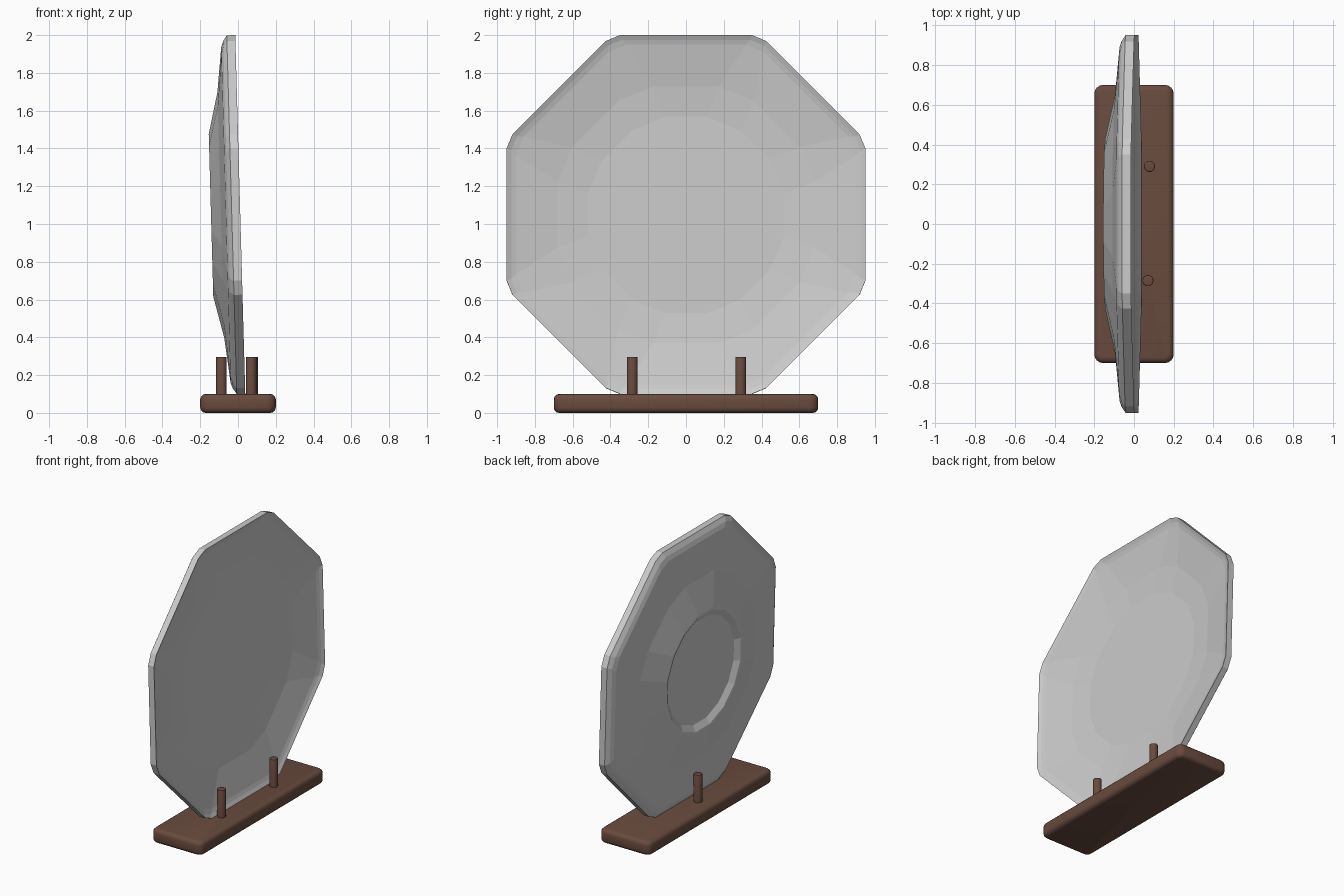
import bpy, bmesh, math
from mathutils import Matrix

if "Cube" in bpy.data.objects:
    bpy.data.objects.remove(bpy.data.objects["Cube"])

wood = bpy.data.materials.new("dark_wood")
wood.diffuse_color = (0.14, 0.07, 0.048, 1)
wood.use_nodes = True
wood.node_tree.nodes["Principled BSDF"].inputs["Base Color"].default_value = wood.diffuse_color


def finish(name, bm, mat=None, angle=30):
    bmesh.ops.recalc_face_normals(bm, faces=bm.faces)
    me = bpy.data.meshes.new(name)
    bm.to_mesh(me)
    bm.free()
    ob = bpy.data.objects.new(name, me)
    bpy.context.collection.objects.link(ob)
    if mat:
        me.materials.append(mat)
    if angle:
        bpy.context.view_layer.objects.active = ob
        ob.select_set(True)
        bpy.ops.object.shade_smooth_by_angle(angle=math.radians(angle))
        ob.select_set(False)
    return ob


# Plate: 16-sided rings, a clipped octagon at the rim turning round at the middle
def ring(bm, r, x, roundness):
    verts = []
    corner = 20.2 + (11.25 - 20.2) * roundness
    for sector in range(8):
        for a in (-corner, corner):
            rad = r / math.cos(math.radians(a))
            t = math.radians(sector * 45 + a)
            verts.append(bm.verts.new((x, rad * math.cos(t), rad * math.sin(t))))
    return verts


# (radius, depth, roundness) from the well in front, round the rim, to the foot
profile = [
    (0.52, -0.066, 0.9), (0.68, -0.050, 0.65),
    (0.90, -0.008, 0.1), (0.925, 0.000, 0.0), (0.95, 0.012, 0.0),
    (0.95, -0.033, 0.0), (0.92, -0.053, 0.0), (0.89, -0.064, 0.1),
    (0.65, -0.091, 0.7), (0.43, -0.143, 1.0), (0.41, -0.143, 1.0),
    (0.37, -0.118, 1.0),
]
bm = bmesh.new()
rings = [ring(bm, *p) for p in profile]
for a, b in zip(rings, rings[1:]):
    for i in range(len(a)):
        j = (i + 1) % len(a)
        bm.faces.new((a[i], a[j], b[j], b[i]))
bm.faces.new(rings[0])
bm.faces.new(rings[-1])
plate = finish("plate", bm, angle=0)
plate.location = (0, 0, 1.05)
plate.rotation_euler = (0, math.radians(-1.6), 0)

# Base board: rounded upright corners first, then softened top and bottom edges
bm = bmesh.new()
bmesh.ops.create_cube(bm, size=1, matrix=Matrix.Translation((0, 0, 0.05))
                      @ Matrix.Diagonal((0.4, 1.4, 0.1, 1)))
upright = [e for e in bm.edges if abs(e.verts[0].co.z - e.verts[1].co.z) > 0.05]
bmesh.ops.bevel(bm, geom=upright, offset=0.045, segments=4, profile=0.5,
                affect='EDGES')
rims = [e for e in bm.edges if abs(e.verts[0].co.z - e.verts[1].co.z) < 0.05]
bmesh.ops.bevel(bm, geom=rims, offset=0.028, segments=3, profile=0.5,
                affect='EDGES')
finish("base", bm, wood, 40)

# Two pegs in front of the plate and one behind
pegs = {"front_peg_left": (0.07, -0.285), "front_peg_right": (0.078, 0.29),
        "back_peg": (-0.088, -0.01)}
for name, (x, y) in pegs.items():
    bm = bmesh.new()
    bmesh.ops.create_cone(bm, cap_ends=True, segments=32, radius1=0.028,
                          radius2=0.028, depth=0.24,
                          matrix=Matrix.Translation((x, y, 0.177)))
    top = [e for e in bm.edges if all(v.co.z > 0.29 for v in e.verts)]
    bmesh.ops.bevel(bm, geom=top, offset=0.004, segments=2, profile=0.5,
                    affect='EDGES')
    finish(name, bm, wood, 40)
